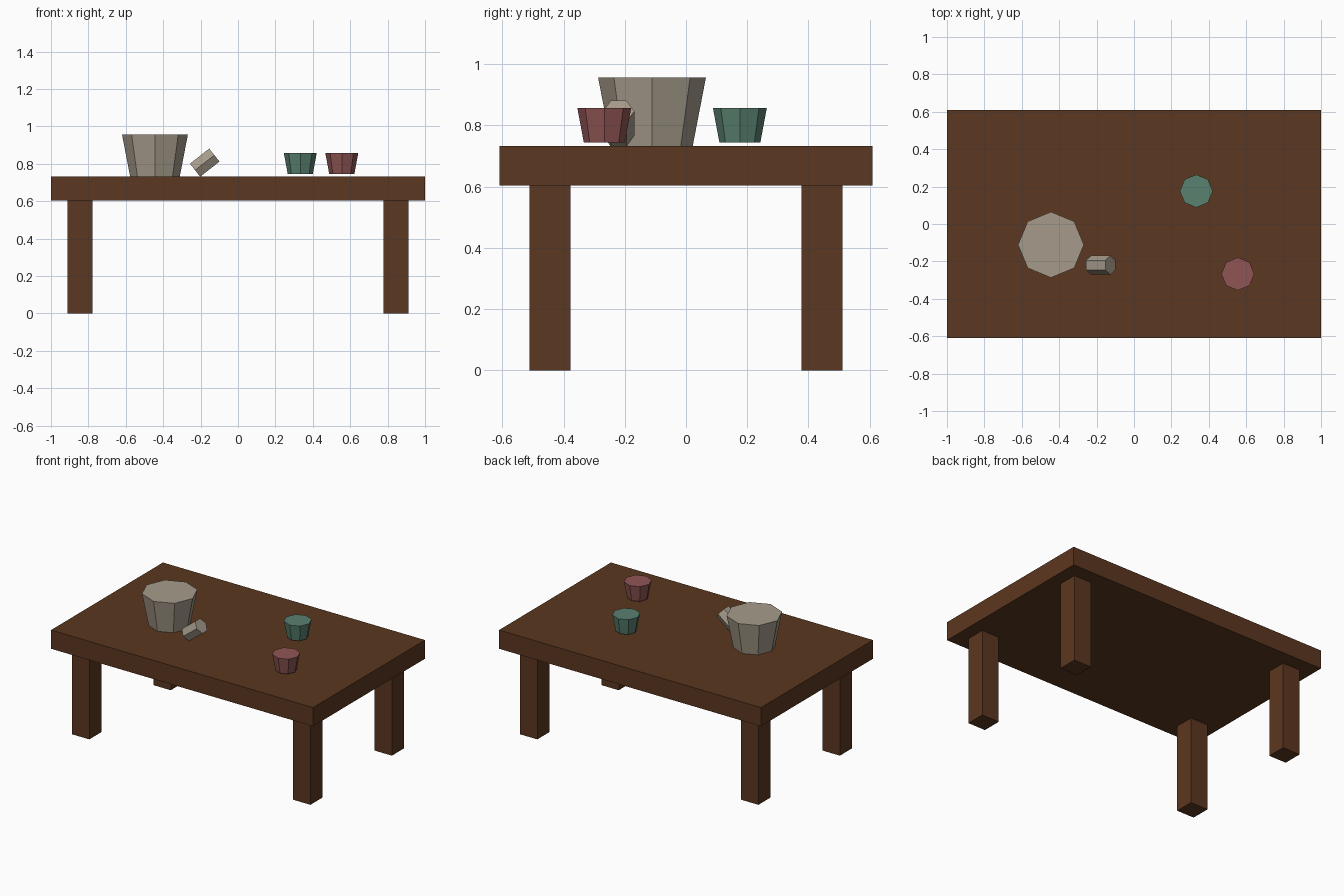
import bpy
from math import radians

if "Cube" in bpy.data.objects:
    bpy.data.objects.remove(bpy.data.objects["Cube"])


def material(name, rgb):
    m = bpy.data.materials.new(name)
    m.diffuse_color = (*rgb, 1)
    m.use_nodes = True
    m.node_tree.nodes["Principled BSDF"].inputs["Base Color"].default_value = m.diffuse_color
    return m


WOOD = material("dark_wood", (0.105, 0.038, 0.014))
LEG_WOOD = material("leg_wood", (0.105, 0.038, 0.014))
CLAY = material("pale_clay", (0.38, 0.33, 0.26))
GREEN = material("green_glaze", (0.10, 0.22, 0.16))
RED = material("red_glaze", (0.28, 0.09, 0.09))


def finish(name, mat):
    ob = bpy.context.object
    ob.name = name
    ob.data.materials.append(mat)
    return ob


def box(name, center, size, mat):
    bpy.ops.mesh.primitive_cube_add(size=1, location=center)
    ob = finish(name, mat)
    ob.scale = size
    return ob


def vessel(name, x, y, z0, z1, r0, r1, mat):
    bpy.ops.mesh.primitive_cone_add(vertices=8, radius1=r0, radius2=r1,
                                    depth=z1 - z0, location=(x, y, (z0 + z1) / 2))
    return finish(name, mat)


# Table
TOP, UNDER = 0.733, 0.604
box("table_top", (0, 0, (TOP + UNDER) / 2), (2, 1.22, TOP - UNDER), WOOD)
for side, sx in (("left", -1), ("right", 1)):
    for end, sy in (("front", -1), ("back", 1)):
        box(f"{end}_{side}_leg", (sx * 0.844, sy * 0.444, UNDER / 2),
            (0.133, 0.133, UNDER), LEG_WOOD)

# Flared pot and two small cups
vessel("large_pot", -0.444, -0.111, TOP, 0.956, 0.133, 0.176, CLAY)
vessel("green_cup", 0.333, 0.176, 0.745, 0.857, 0.067, 0.088, GREEN)
vessel("red_cup", 0.555, -0.267, 0.745, 0.857, 0.067, 0.088, RED)

# Hexagonal tumbler tipped over beside the pot
bpy.ops.mesh.primitive_cylinder_add(vertices=6, radius=0.051, depth=0.131,
                                    location=(-0.178, -0.22, 0.806),
                                    rotation=(0, radians(52), 0))
finish("tipped_tumbler", CLAY)
